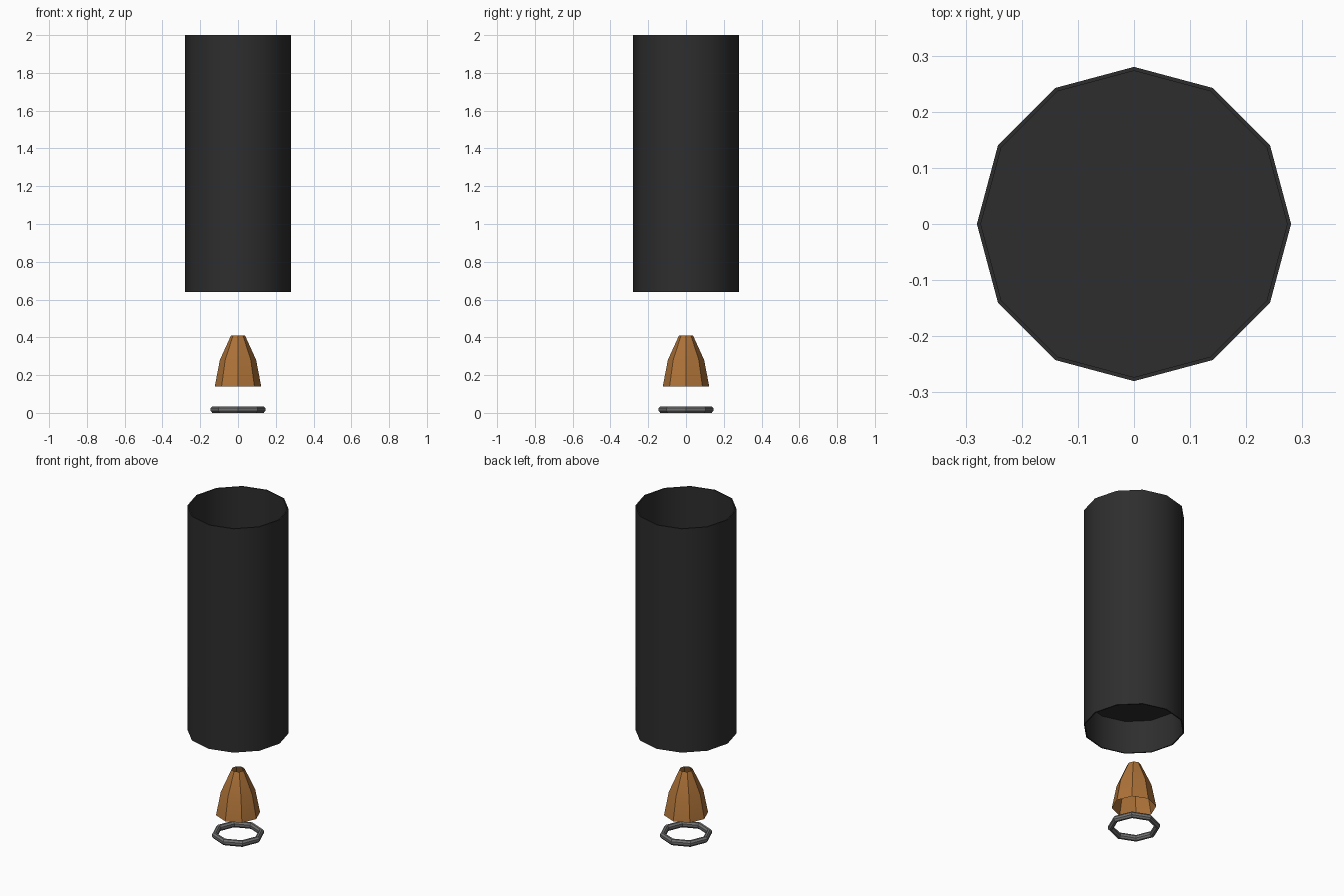
import bpy, bmesh, math

if "Cube" in bpy.data.objects:
    bpy.data.objects.remove(bpy.data.objects["Cube"])


def material(name, rgb):
    m = bpy.data.materials.new(name)
    m.diffuse_color = (*rgb, 1)
    m.use_nodes = True
    m.node_tree.nodes["Principled BSDF"].inputs["Base Color"].default_value = m.diffuse_color
    return m


black = material("matte black", (0.027, 0.027, 0.028))
copper = material("copper brown", (0.42, 0.17, 0.04))
grey = material("steel grey", (0.17, 0.17, 0.17))


def lathe(name, profile, sides, mat, closed=False, angle=40):
    """Spin a (radius, z) profile around z; closed joins last point to first."""
    bm = bmesh.new()
    rings = [[bm.verts.new((r * math.cos(2 * math.pi * i / sides),
                            r * math.sin(2 * math.pi * i / sides), z))
              for i in range(sides)] for r, z in profile]
    pairs = list(zip(rings, rings[1:]))
    if closed:
        pairs.append((rings[-1], rings[0]))
    for a, b in pairs:
        for i in range(sides):
            j = (i + 1) % sides
            bm.faces.new((a[i], a[j], b[j], b[i]))
    if len(rings) == 1:
        bm.faces.new(rings[0])
    return finish(name, bm, mat, angle)


def finish(name, bm, mat, angle):
    mesh = bpy.data.meshes.new(name)
    bm.to_mesh(mesh)
    bm.free()
    mesh.materials.append(mat)
    ob = bpy.data.objects.new(name, mesh)
    bpy.context.collection.objects.link(ob)
    bpy.ops.object.select_all(action='DESELECT')
    ob.select_set(True)
    bpy.context.view_layer.objects.active = ob
    bpy.ops.object.shade_smooth_by_angle(angle=math.radians(angle))
    return ob


# Thin-walled outer tube, open at both ends
lathe("outer_tube", [(0.28, 0.64), (0.28, 2.0), (0.273, 2.0), (0.273, 0.64)],
      12, black, closed=True)

# Partition plate recessed inside the tube
lathe("inner_partition", [(0.274, 0.84)], 12, black)

# Faceted hollow nozzle, open at both ends
lathe("nozzle", [(0.123, 0.14), (0.096, 0.28), (0.037, 0.41)], 8, copper, angle=30)

# Eight-sided ring at the bottom
section = [(0.130 + 0.016 * math.cos(a), 0.0175 + 0.0189 * math.sin(a))
           for a in (math.pi / 8 + math.pi / 4 * k for k in range(8))]
section = [(r, max(0.0, z)) for r, z in section]
lathe("base_ring", section, 8, grey, closed=True, angle=30)
